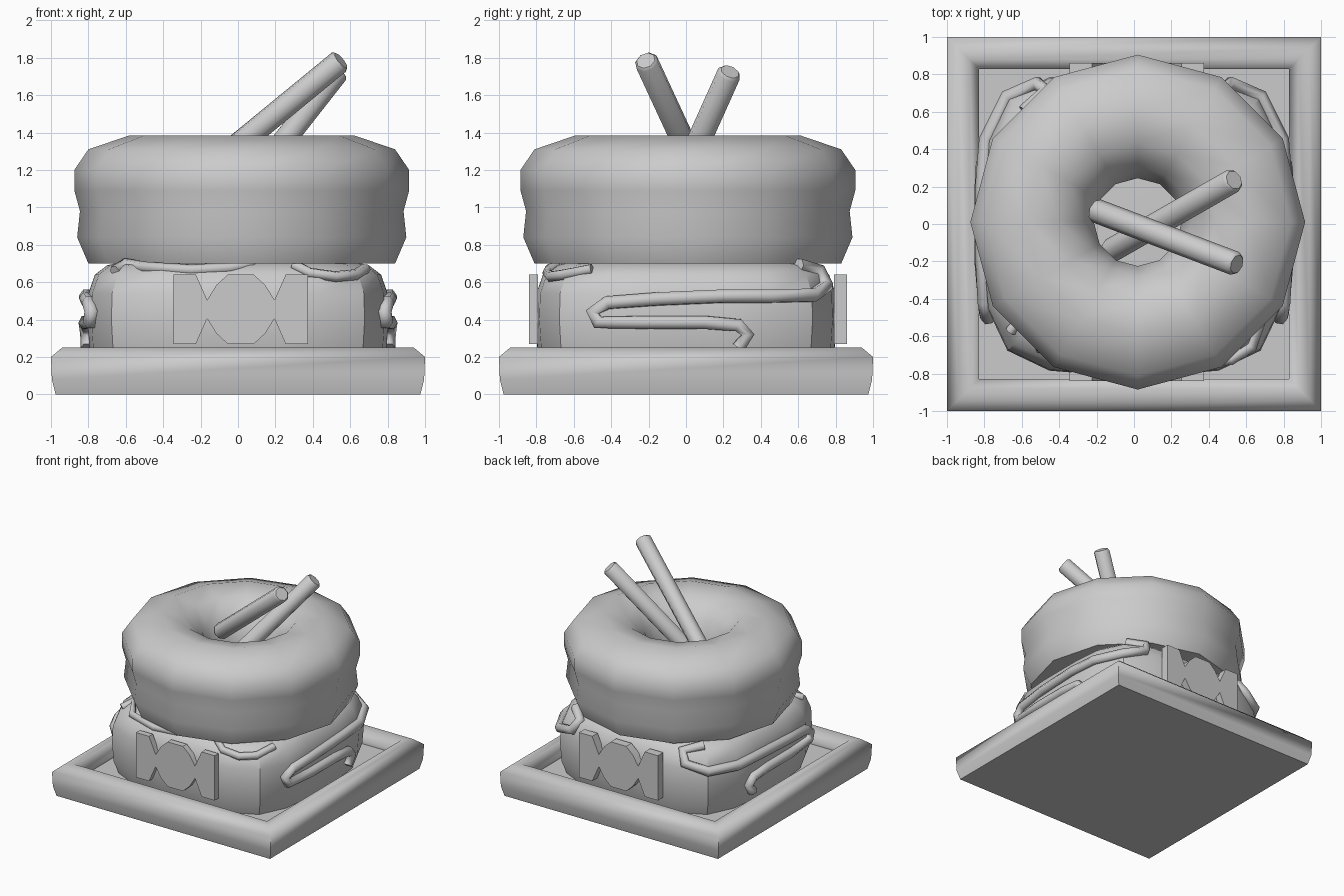
import bpy, bmesh, math
from mathutils import Vector

if "Cube" in bpy.data.objects:
    bpy.data.objects.remove(bpy.data.objects["Cube"])


def ring_loft(name, rings, closed=False, smooth=35):
    """Skin a list of equal-length point rings; cap the ends or join them."""
    bm = bmesh.new()
    vs = [[bm.verts.new(p) for p in r] for r in rings]
    n = len(vs[0])
    pairs = list(zip(vs, vs[1:])) + ([(vs[-1], vs[0])] if closed else [])
    for a, b in pairs:
        for i in range(n):
            j = (i + 1) % n
            bm.faces.new((a[i], a[j], b[j], b[i]))
    if not closed:
        bm.faces.new(vs[0][::-1])
        bm.faces.new(vs[-1])
    bmesh.ops.recalc_face_normals(bm, faces=bm.faces)
    return finish(name, bm, smooth)


def finish(name, bm, smooth=None):
    me = bpy.data.meshes.new(name)
    bm.to_mesh(me)
    bm.free()
    ob = bpy.data.objects.new(name, me)
    bpy.context.collection.objects.link(ob)
    if smooth:
        bpy.ops.object.select_all(action='DESELECT')
        bpy.context.view_layer.objects.active = ob
        ob.select_set(True)
        bpy.ops.object.shade_smooth_by_angle(angle=math.radians(smooth))
    return ob


def circle(r, z, n=12, cx=0.0, cy=0.0):
    return [(cx + r * math.cos(2 * math.pi * i / n),
             cy + r * math.sin(2 * math.pi * i / n), z) for i in range(n)]


def squircle(s, z, n=24):
    pts = []
    for i in range(n):
        c, d = math.cos(2 * math.pi * i / n), math.sin(2 * math.pi * i / n)
        k = s / (c ** 4 + d ** 4) ** 0.25
        pts.append((k * c, k * d, z))
    return pts


def square(s, z):
    return [(-s, -s, z), (s, -s, z), (s, s, z), (-s, s, z)]


# square tray with a rounded rim
ring_loft("tray", [square(s, z) for s, z in (
    (0.975, 0), (0.995, 0.08), (1, 0.2), (0.94, 0.25), (0.88, 0.25),
    (0.83, 0.2), (0.83, 0.15))], smooth=60)

# lower cake
CAKE = [(0.76, 0.14), (0.795, 0.25), (0.805, 0.4), (0.80, 0.54),
        (0.765, 0.64), (0.70, 0.69), (0.60, 0.715)]
ring_loft("lower_cake", [squircle(s, z) for s, z in CAKE])

# ring-shaped upper cake
RING = [(0.82, 0.70), (0.88, 0.84), (0.865, 0.98), (0.895, 1.09), (0.895, 1.2),
        (0.82, 1.31), (0.60, 1.385), (0.42, 1.35), (0.29, 1.23),
        (0.235, 1.05), (0.235, 0.85), (0.3, 0.70)]
ring_loft("upper_ring", [circle(r, z, 12, 0.02, 0.01) for r, z in RING],
          closed=True, smooth=45)


# the two sticks
def stick(name, a, b, r=0.065):
    a, b = Vector(a), Vector(b)
    q = (b - a).to_track_quat('Z', 'Y')
    length = (b - a).length
    rings = []
    for rad, h in ((r, 0), (r, length - 0.015), (r * 0.8, length)):
        rings.append([a + q @ Vector(p) for p in circle(rad, h, 8)])
    ring_loft(name, rings, smooth=50)


stick("stick_front", (-0.2, 0.07, 1.17), (0.55, -0.215, 1.785))
stick("stick_back", (-0.12, -0.14, 0.89), (0.535, 0.235, 1.725))

# flat wrapped-sweet plaques on front and back
half = [(-0.36, 0.185), (-0.24, 0.185), (-0.18, 0.05), (-0.13, 0.13), (-0.07, 0.185)]
top = half + [(-x, z) for x, z in half[::-1]]
outline = top + [(x, -z) for x, z in top[::-1]]
for name, y0, y1 in (("front_plaque", -0.84, -0.79), ("back_plaque", 0.79, 0.86)):
    ring_loft(name, [[(x + 0.015, y, z + 0.455) for x, z in outline]
                     for y in (y0, y1)], smooth=25)


# piped icing that follows the cake surface
def cake_depth(u, z):
    s = CAKE[-1][0]
    for (s0, z0), (s1, z1) in zip(CAKE, CAKE[1:]):
        if z0 <= z <= z1:
            s = s0 + (s1 - s0) * (z - z0) / (z1 - z0)
            break
    return s * max(0.08, 1 - (u / s) ** 4) ** 0.25


def piping(name, pts, r=0.04):
    cu = bpy.data.curves.new(name, 'CURVE')
    cu.dimensions = '3D'
    cu.bevel_depth = r
    cu.bevel_resolution = 1
    cu.use_fill_caps = True
    sp = cu.splines.new('POLY')
    sp.points.add(len(pts) - 1)
    for p, co in zip(sp.points, pts):
        p.co = (*co, 1)
    ob = bpy.data.objects.new(name, cu)
    bpy.context.collection.objects.link(ob)


SIDE = [(0.60, 0.69), (0.71, 0.66), (0.75, 0.58), (0.68, 0.53), (0.45, 0.525),
        (0.2, 0.525), (-0.15, 0.51), (-0.42, 0.49), (-0.5, 0.44), (-0.47, 0.385),
        (-0.2, 0.385), (0.1, 0.385), (0.28, 0.37), (0.33, 0.32), (0.28, 0.25)]
for name, sx in (("right_icing", 1), ("left_icing", -1)):
    piping(name, [(sx * (cake_depth(y, z) + 0.01), y, z) for y, z in SIDE])

FRONT_LEFT = [(-0.66, 0.66), (-0.6, 0.7), (-0.5, 0.68), (-0.25, 0.665), (-0.05, 0.675), (0.08, 0.7)]
FRONT_RIGHT = [(0.3, 0.69), (0.38, 0.65), (0.52, 0.63), (0.63, 0.64), (0.68, 0.67)]
for name, path in (("front_icing_left", FRONT_LEFT), ("front_icing_right", FRONT_RIGHT)):
    piping(name, [(x, -cake_depth(x, z), z) for x, z in path], 0.03)
